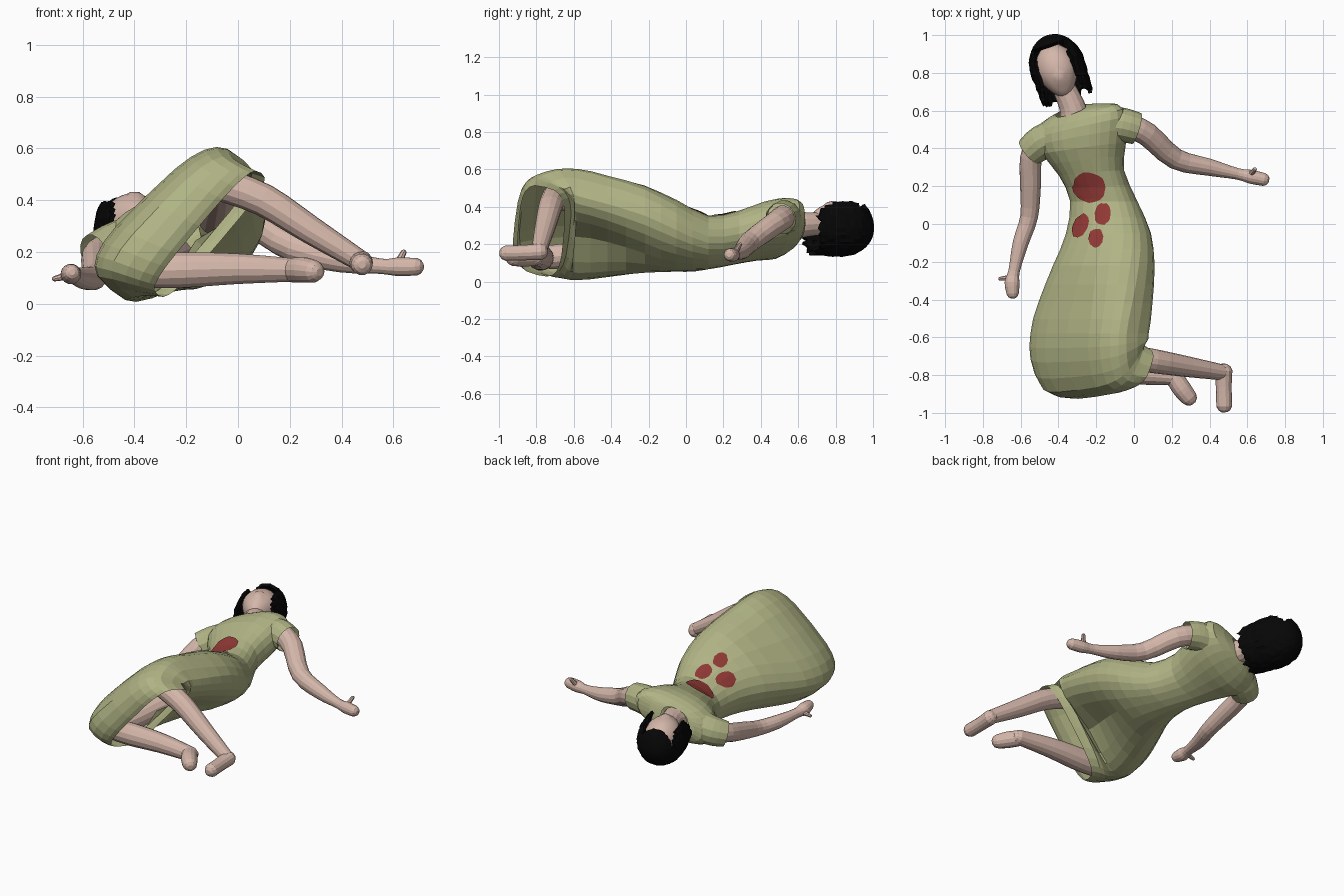
import bpy, bmesh, math, random
from mathutils import Vector, Matrix
from mathutils.bvhtree import BVHTree

if "Cube" in bpy.data.objects:
    bpy.data.objects.remove(bpy.data.objects["Cube"])

random.seed(4)


def material(name, rgb):
    m = bpy.data.materials.new(name)
    m.diffuse_color = (*rgb, 1)
    m.use_nodes = True
    m.node_tree.nodes["Principled BSDF"].inputs["Base Color"].default_value = m.diffuse_color
    return m


SKIN = material("skin", (0.66, 0.47, 0.40))
GREEN = material("olive cloth", (0.44, 0.46, 0.235))
RED = material("dark red", (0.28, 0.04, 0.035))
BLACK = material("black hair", (0.002, 0.002, 0.002))


def finish(name, bm, mat, smooth=False):
    me = bpy.data.meshes.new(name)
    bm.to_mesh(me)
    bm.free()
    me.materials.append(mat)
    for p in me.polygons:
        p.use_smooth = smooth
    ob = bpy.data.objects.new(name, me)
    bpy.context.collection.objects.link(ob)
    return ob


def catmull(rows, steps):
    """Smooth a list of equal-length number rows."""
    out = []
    for i in range(len(rows) - 1):
        p0, p1, p2 = rows[max(i - 1, 0)], rows[i], rows[i + 1]
        p3 = rows[min(i + 2, len(rows) - 1)]
        for k in range(steps):
            t = k / steps
            out.append([0.5 * (2 * b + (c - a) * t + (2 * a - 5 * b + 4 * c - d) * t * t
                               + (3 * b - a - 3 * c + d) * t ** 3)
                        for a, b, c, d in zip(p0, p1, p2, p3)])
    return out + [list(rows[-1])]


def loft(bm, rings, caps=False):
    loops = [[bm.verts.new(p) for p in r] for r in rings]
    n = len(loops[0])
    for a, b in zip(loops, loops[1:]):
        for i in range(n):
            bm.faces.new((a[i], a[(i + 1) % n], b[(i + 1) % n], b[i]))
    if caps:
        bm.faces.new(loops[0][::-1])
        bm.faces.new(loops[-1])
    bmesh.ops.recalc_face_normals(bm, faces=bm.faces)


def tube(name, pts, mat, caps=True, sides=14, steps=3):
    """Tube through rows of x, y, z, radius, with rounded ends."""
    rows = catmull(pts, steps)
    rings = []
    for i, r in enumerate(rows):
        c = Vector(r[:3])
        t = (Vector(rows[min(i + 1, len(rows) - 1)][:3]) - Vector(rows[max(i - 1, 0)][:3])).normalized()
        s = t.cross(Vector((0, 0, 1))).normalized()
        w = s.cross(t)
        parts = [(0, 1)]
        if caps and i == 0:
            parts = [(-0.75, 0.35), (-0.5, 0.75), (0, 1)]
        if caps and i == len(rows) - 1:
            parts = [(0, 1), (0.5, 0.75), (0.75, 0.35)]
        for off, k in parts:
            rings.append([c + t * off * r[3] + (s * math.cos(a) + w * math.sin(a)) * r[3] * k
                          for a in (2 * math.pi * j / sides for j in range(sides))])
    bm = bmesh.new()
    loft(bm, rings, caps)
    return finish(name, bm, mat)


# dress: rings of centre, long half-axis, short half-axis, from neckline to hem
RINGS = [
    (-.335, .60, .31, .08, .025, .03, 0, -.02, .065),
    (-.29, .585, .30, .20, .05, .07, 0, -.01, .10),
    (-.28, .51, .285, .24, .055, .09, -.03, 0, .13),
    (-.265, .40, .27, .217, .03, .07, -.04, 0, .135),
    (-.225, .27, .235, .165, .015, .06, -.04, 0, .125),
    (-.16, .12, .21, .165, 0, .07, -.06, 0, .12),
    (-.135, -.05, .245, .20, 0, .12, -.09, 0, .14),
    (-.16, -.22, .28, .23, 0, .17, -.115, 0, .14),
    (-.205, -.42, .295, .25, 0, .215, -.12, 0, .12),
    (-.235, -.58, .305, .255, 0, .245, -.12, 0, .11),
    (-.235, -.66, .305, .255, .01, .25, -.12, -.07, .10),
    (-.215, -.74, .295, .235, .03, .24, -.09, -.14, .08),
    (-.165, -.77, .285, .205, .03, .24, -.04, -.145, .04),
    (-.11, -.775, .27, .20, .02, .235, -.04, -.12, .03),
]

rings = []
for r in catmull(RINGS, 2):
    c, u, v = Vector(r[:3]), Vector(r[3:6]), Vector(r[6:])
    ring = []
    # boxier skirt, with a valley between the legs on the underside
    skirt = min(1, max(0, (-.15 - c.y) / .35))
    box = .88 - .28 * skirt
    for j in range(24):
        a = 2 * math.pi * j / 24
        co, si = (math.copysign(abs(q) ** box, q) for q in (math.cos(a), math.sin(a)))
        if si < 0 and c.y > -.7:
            si *= 1 - .4 * skirt * math.exp(-(co / .45) ** 2)
        p = c + u * co + v * si
        p.z = max(p.z, 0)
        ring.append(p)
    rings.append(ring)
bm = bmesh.new()
loft(bm, rings)
surface = BVHTree.FromBMesh(bm)
finish("dress", bm, GREEN)
tube("left_sleeve", [(-.40, .465, .25, .095), (-.49, .43, .215, .092), (-.555, .38, .19, .08)], GREEN, False)
tube("right_sleeve", [(-.15, .535, .335, .09), (-.06, .525, .345, .09), (.015, .505, .335, .085)], GREEN, False)

# stains: thin patches laid on the dress
STAINS = [(-.235, .195, .088, .08, 0), (-.165, .052, .042, .058, -.1),
          (-.28, -.01, .038, .068, -.4), (-.20, -.075, .038, .05, -.2)]
bm = bmesh.new()
for x, y, rx, ry, turn in STAINS:
    wobble = [random.uniform(.93, 1.07) for _ in range(20)]
    loops = []
    for k in (.02, .25, .5, .75, 1):
        loop = []
        for j in range(20):
            a = 2 * math.pi * j / 20
            px, py = rx * k * math.cos(a) * wobble[j], ry * k * math.sin(a) * wobble[j]
            o = Vector((x + px * math.cos(turn) - py * math.sin(turn),
                        y + px * math.sin(turn) + py * math.cos(turn), 2))
            hit, nor, _, _ = surface.ray_cast(o, Vector((0, 0, -1)))
            nor = nor if nor.z > 0 else -nor
            loop.append(bm.verts.new(hit + nor * .006))
        loops.append(loop)
    bm.faces.new(loops[0])
    for a, b in zip(loops, loops[1:]):
        for j in range(20):
            bm.faces.new((a[j], b[j], b[(j + 1) % 20], a[(j + 1) % 20]))
finish("stains", bm, RED)

# arms and thumbs
tube("right_arm", [(-.03, .52, .345, .065), (.07, .475, .31, .063), (.22, .345, .215, .056),
                   (.40, .30, .165, .045), (.55, .265, .145, .03), (.62, .25, .143, .037),
                   (.69, .235, .143, .034)], SKIN)
tube("right_thumb", [(.62, .265, .16, .016), (.64, .29, .20, .011)], SKIN, sides=8)
tube("left_arm", [(-.50, .44, .22, .06), (-.545, .35, .185, .058), (-.548, .2, .14, .055),
                  (-.555, .04, .10, .047), (-.60, -.1, .10, .042), (-.635, -.25, .11, .03),
                  (-.645, -.31, .115, .04), (-.642, -.37, .12, .032)], SKIN)
tube("left_thumb", [(-.66, -.285, .108, .016), (-.71, -.29, .096, .010)], SKIN, sides=8)

# legs: thigh, shin and foot
tube("upper_thigh", [(-.08, -.2, .34, .08), (-.06, -.68, .45, .065)], SKIN)
tube("upper_shin", [(-.06, -.70, .46, .066), (.10, -.725, .40, .064), (.28, -.755, .285, .055),
                    (.465, -.785, .17, .042)], SKIN)
tube("upper_foot", [(.475, -.775, .16, .046), (.475, -.86, .155, .042), (.478, -.965, .152, .042)], SKIN)
tube("lower_thigh", [(-.25, -.2, .18, .08), (-.37, -.73, .13, .065)], SKIN)
tube("lower_shin", [(-.37, -.77, .125, .065), (-.22, -.78, .13, .07), (0, -.79, .135, .06),
                    (.23, -.81, .13, .045)], SKIN)
tube("lower_foot", [(.215, -.815, .13, .048), (.255, -.875, .13, .05), (.295, -.925, .125, .043)], SKIN)

# neck and head, face up, chin toward the chest
tube("neck", [(-.315, .57, .295, .08), (-.33, .63, .305, .068), (-.38, .74, .31, .06)], SKIN)
FRAME = Matrix.Translation((-.405, .81, .315)) @ Matrix.Rotation(math.radians(18.4), 4, 'Z')
bm = bmesh.new()
bmesh.ops.create_uvsphere(bm, u_segments=24, v_segments=16, radius=1)
for v in bm.verts:
    chin = max(0, -v.co.y)
    v.co = Vector((v.co.x * .112 * (1 - .35 * chin), v.co.y * .148,
                   v.co.z * .112 * (1 - .25 * chin) + .02 * chin))
    # nose ridge
    if v.co.z > .06 and abs(v.co.x) < .02 and -.06 < v.co.y < 0:
        v.co.z += .008
bm.transform(FRAME)
finish("head", bm, SKIN, True)

# bob hair: shell open at the face and the neck, with ragged ends
bm = bmesh.new()
bmesh.ops.create_uvsphere(bm, u_segments=48, v_segments=24, radius=1,
                          matrix=Matrix.Rotation(math.pi / 2, 4, 'X'))
gone = []
for f in bm.faces:
    c = f.calc_center_median()
    face_gap = c.z > .1 and -.78 < c.x < .62 and c.y < .66
    if face_gap or c.y < -.80:
        gone.append(f)
bmesh.ops.delete(bm, geom=gone, context='FACES')
for v in bm.verts:
    x, y, z = v.co
    if y < 0:
        k = 1 / max(math.hypot(x, z), .3)      # straight sides below the crown
        k = 1 + (k - 1) * .85
        x, z = x * k, z * k
        y = y * 1.27
    if y < -.85:
        y += random.uniform(-.12, .12)
    rough = random.uniform(.975, 1.025)
    if z > 0:
        z *= 1.22                              # raise the rim beside the face
    v.co = Vector((x * .146 * rough, y * .172, z * .15 * rough))
bm.transform(Matrix.Translation((.007, .025, -.03)))
bm.transform(FRAME)
hair = finish("hair", bm, BLACK)
mod = hair.modifiers.new("thickness", 'SOLIDIFY')
mod.thickness = .02
